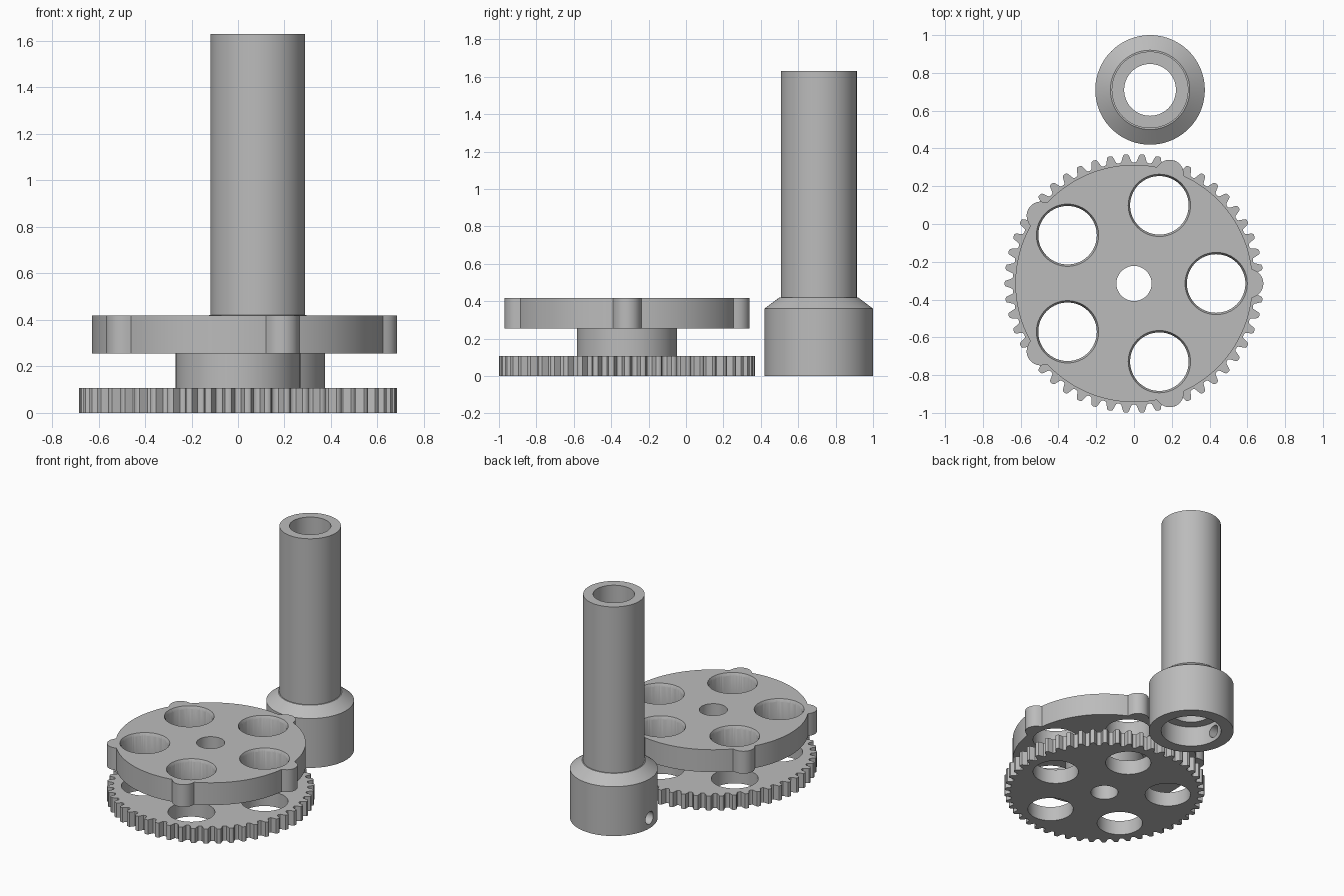
import bpy, bmesh, math
from math import cos, sin, pi, radians
from mathutils import Matrix, Vector

if "Cube" in bpy.data.objects:
    bpy.data.objects.remove(bpy.data.objects["Cube"])

grey = bpy.data.materials.new("machined_grey")
grey.use_nodes = True
tone = (0.5, 0.5, 0.5, 1)
grey.diffuse_color = tone
grey.node_tree.nodes["Principled BSDF"].inputs["Base Color"].default_value = tone

WHEEL = Vector((0, -0.315, 0))   # axis of the toothed wheel and disc
TUBE = Vector((0.085, 0.71, 0))  # axis of the upright tube


def finish(name, bm, location=(0, 0, 0)):
    bmesh.ops.recalc_face_normals(bm, faces=bm.faces)
    mesh = bpy.data.meshes.new(name)
    bm.to_mesh(mesh)
    bm.free()
    obj = bpy.data.objects.new(name, mesh)
    obj.location = location
    mesh.materials.append(grey)
    bpy.context.collection.objects.link(obj)
    return obj


def polar_prism(name, radius_at, z0, z1, steps):
    """Extrude an outline given as radius by angle."""
    bm = bmesh.new()
    angles = [2 * pi * i / steps for i in range(steps)]
    ring = [bm.verts.new((radius_at(a) * cos(a), radius_at(a) * sin(a), z0)) for a in angles]
    base = bm.faces.new(ring)
    top = bmesh.ops.extrude_face_region(bm, geom=[base], use_keep_orig=True)
    moved = [v for v in top["geom"] if isinstance(v, bmesh.types.BMVert)]
    bmesh.ops.translate(bm, verts=moved, vec=(0, 0, z1 - z0))
    return finish(name, bm, WHEEL)


def lathe(name, profile, location, steps=96):
    """Turn a closed (radius, height) profile around z."""
    bm = bmesh.new()
    rings = [[bm.verts.new((r * cos(2 * pi * i / steps), r * sin(2 * pi * i / steps), z))
              for r, z in profile] for i in range(steps)]
    count = len(profile)
    for i in range(steps):
        a, b = rings[i], rings[(i + 1) % steps]
        for j in range(count):
            k = (j + 1) % count
            bm.faces.new((a[j], b[j], b[k], a[k]))
    return finish(name, bm, location)


def cone_matrix(centre, r0, r1, z0, z1, bm):
    bmesh.ops.create_cone(bm, cap_ends=True, segments=64, radius1=r0, radius2=r1, depth=z1 - z0,
                          matrix=Matrix.Translation((*centre, (z0 + z1) / 2)))


def cut(obj, bm):
    """Subtract a temporary cutter and keep the result."""
    cutter = finish("cutter", bm, obj.location)
    cutter.hide_render = True
    mod = obj.modifiers.new("cut", "BOOLEAN")
    mod.operation, mod.solver, mod.object = "DIFFERENCE", "EXACT", cutter
    bpy.context.view_layer.objects.active = obj
    bpy.ops.object.modifier_apply(modifier=mod.name)
    bpy.data.objects.remove(cutter)


FIFTH = 2 * pi / 5
hole_centres = [(0.435 * cos(i * FIFTH), 0.435 * sin(i * FIFTH)) for i in range(5)]


# Outline of the toothed wheel: 50 rounded teeth
def tooth_radius(a):
    wave = cos(50 * a)
    return 0.663 + 0.022 * math.tanh(2.2 * wave) / math.tanh(2.2)


# Outline of the disc: circle with five round lobes
def lobe_radius(a):
    phi = (a + FIFTH / 2) % FIFTH - FIFTH / 2
    inside = 0.075 ** 2 - (0.61 * sin(phi)) ** 2
    return max(0.628, 0.61 * cos(phi) + math.sqrt(inside)) if inside > 0 else 0.628


gear = polar_prism("toothed_wheel", tooth_radius, 0, 0.107, 600)
disc = polar_prism("lobed_disc", lobe_radius, 0.255, 0.418, 360)

# Five through holes and the centre bore
for part in (gear, disc):
    bm = bmesh.new()
    for c in hole_centres:
        cone_matrix(c, 0.155, 0.155, -0.1, 0.6, bm)
    cone_matrix((0, 0), 0.093, 0.093, -0.1, 0.6, bm)
    cut(part, bm)

# Chamfer on the upper rims of the disc holes
bm = bmesh.new()
for c in hole_centres:
    cone_matrix(c, 0.153, 0.169, 0.394, 0.426, bm)
cut(disc, bm)

hub = lathe("wheel_hub", [(0.268, 0.107), (0.268, 0.255), (0.093, 0.255), (0.093, 0.107)], WHEEL)

# Upright tube with a socketed collar
tube = lathe("tube_and_collar", [
    (0.29, 0), (0.29, 0.36), (0.21, 0.42), (0.203, 0.42), (0.203, 1.63),
    (0.137, 1.63), (0.137, 0.15), (0.205, 0.15), (0.205, 0)], TUBE)

# Side screw hole through one wall of the collar
bm = bmesh.new()
bmesh.ops.create_cone(bm, cap_ends=True, segments=32, radius1=0.045, radius2=0.045, depth=0.25,
                      matrix=Matrix.Translation((-0.25, 0, 0.075)) @ Matrix.Rotation(radians(90), 4, "Y"))
cut(tube, bm)

for obj in (gear, disc, hub, tube):
    bpy.ops.object.select_all(action="DESELECT")
    obj.select_set(True)
    bpy.context.view_layer.objects.active = obj
    bpy.ops.object.shade_smooth_by_angle(angle=radians(30))
